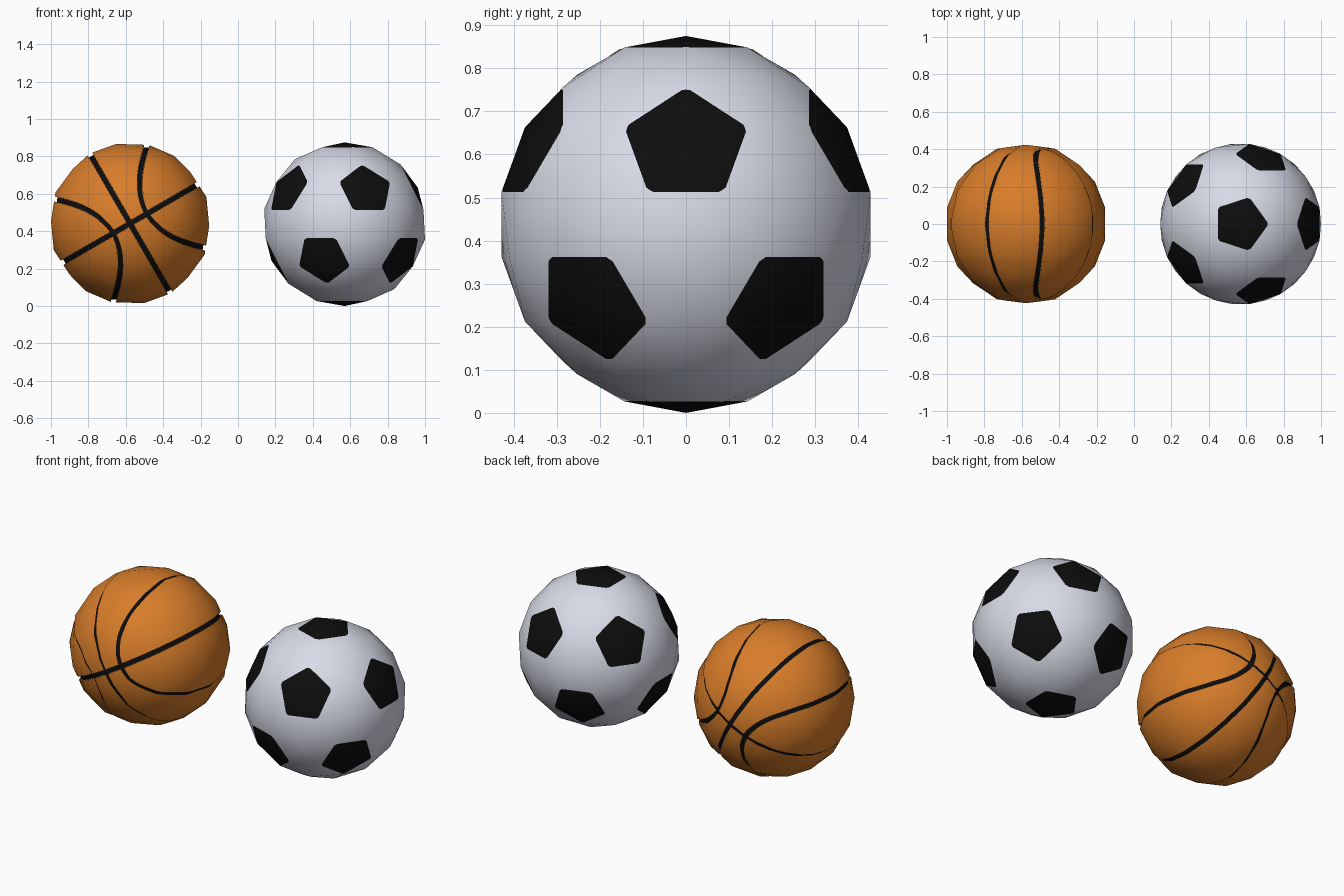
import bpy, bmesh, math

if "Cube" in bpy.data.objects:
    bpy.data.objects.remove(bpy.data.objects["Cube"])


def material(name, rgb):
    m = bpy.data.materials.new(name)
    m.diffuse_color = (*rgb, 1)
    m.use_nodes = True
    m.node_tree.nodes["Principled BSDF"].inputs["Base Color"].default_value = m.diffuse_color
    return m


black = material("black", (0.004, 0.004, 0.004))
white = material("cool white", (0.74, 0.76, 0.86))
orange = material("orange", (0.69, 0.205, 0.023))


def faceted_ball():
    """Icosahedron with each edge in three: pentagons and hexagons as fans."""
    bm = bmesh.new()
    bmesh.ops.create_icosphere(bm, subdivisions=1, radius=1)
    poles = [v.co.normalized() for v in bm.verts]
    bmesh.ops.subdivide_edges(bm, edges=bm.edges[:], cuts=2, use_grid_fill=True)
    for v in bm.verts:
        v.co.normalize()
    return bm, poles


def refine(bm):
    """Split the flat facets finely, keeping the faceted outline."""
    bmesh.ops.subdivide_edges(bm, edges=bm.edges[:], cuts=5, use_grid_fill=True)


def cut(bm, f):
    """Cut the surface along the line where f(direction) = 0."""
    val = {v: f(v.co.normalized()) for v in bm.verts}
    todo = []
    for e in bm.edges:
        a, b = e.verts
        if val[a] * val[b] < 0:
            todo.append((e, a, val[a] / (val[a] - val[b])))
    new = [bmesh.utils.edge_split(e, a, t)[1] for e, a, t in todo]
    bmesh.ops.connect_verts(bm, verts=new)


def finish(bm, name, mats, radius, loc, tilt=0.0):
    bmesh.ops.scale(bm, vec=(radius,) * 3, verts=bm.verts[:])
    me = bpy.data.meshes.new(name)
    for f in bm.faces:
        f.smooth = True
    bm.to_mesh(me)
    bm.free()
    for m in mats:
        me.materials.append(m)
    # round shading over the faceted form
    me.normals_split_custom_set_from_vertices([v.co.normalized() for v in me.vertices])
    ob = bpy.data.objects.new(name, me)
    ob.location = loc
    ob.rotation_euler = (0, tilt, 0)
    bpy.context.collection.objects.link(ob)


# Football: black pentagons with slightly rounded corners
bm, poles = faceted_ball()
for f in bm.faces:
    f.material_index = int(any(len(v.link_edges) == 5 for v in f.verts))
refine(bm)
ROUND = math.cos(math.radians(19.3))


def near_pole(d):
    return max(d.dot(p) for p in poles) - ROUND


cut(bm, near_pole)
for f in bm.faces:
    if f.material_index and near_pole(f.calc_center_median().normalized()) < 0:
        f.material_index = 0
finish(bm, "football", [white, black], 0.4375, (0.57, 0, 0.4375))

# Basketball: two ring seams and two curved seams, as sunken grooves
HALF = 0.033


def ring_a(d):
    return d.z


def ring_b(d):
    return d.x


def curved(side):
    def f(d):
        u, v = side * d.x, d.z
        slope = 1 + 2.25 * v * v - (u - 1.5 * v * v) ** 2
        return (u - 0.255 - 0.75 * v * v) / math.sqrt(max(slope, 0.2))
    return f


seams = [ring_a, ring_b, curved(1), curved(-1)]
bm, _ = faceted_ball()
refine(bm)
for s in seams:
    for h in (-HALF, HALF):
        cut(bm, lambda d: s(d) - h)
groove = []
for f in bm.faces:
    c = f.calc_center_median().normalized()
    if any(abs(s(c)) < HALF for s in seams):
        groove.append(f)
walls = bmesh.ops.inset_region(bm, faces=groove, thickness=0.0005, depth=0,
                               use_boundary=True, use_even_offset=False)["faces"]
for f in groove:
    f.material_index = 1
for f in walls:
    f.material_index = 0
for v in {v for f in groove for v in f.verts}:
    v.co *= 0.965
finish(bm, "basketball", [orange, black], 0.432, (-0.577, 0, 0.441),
       math.radians(-30))
